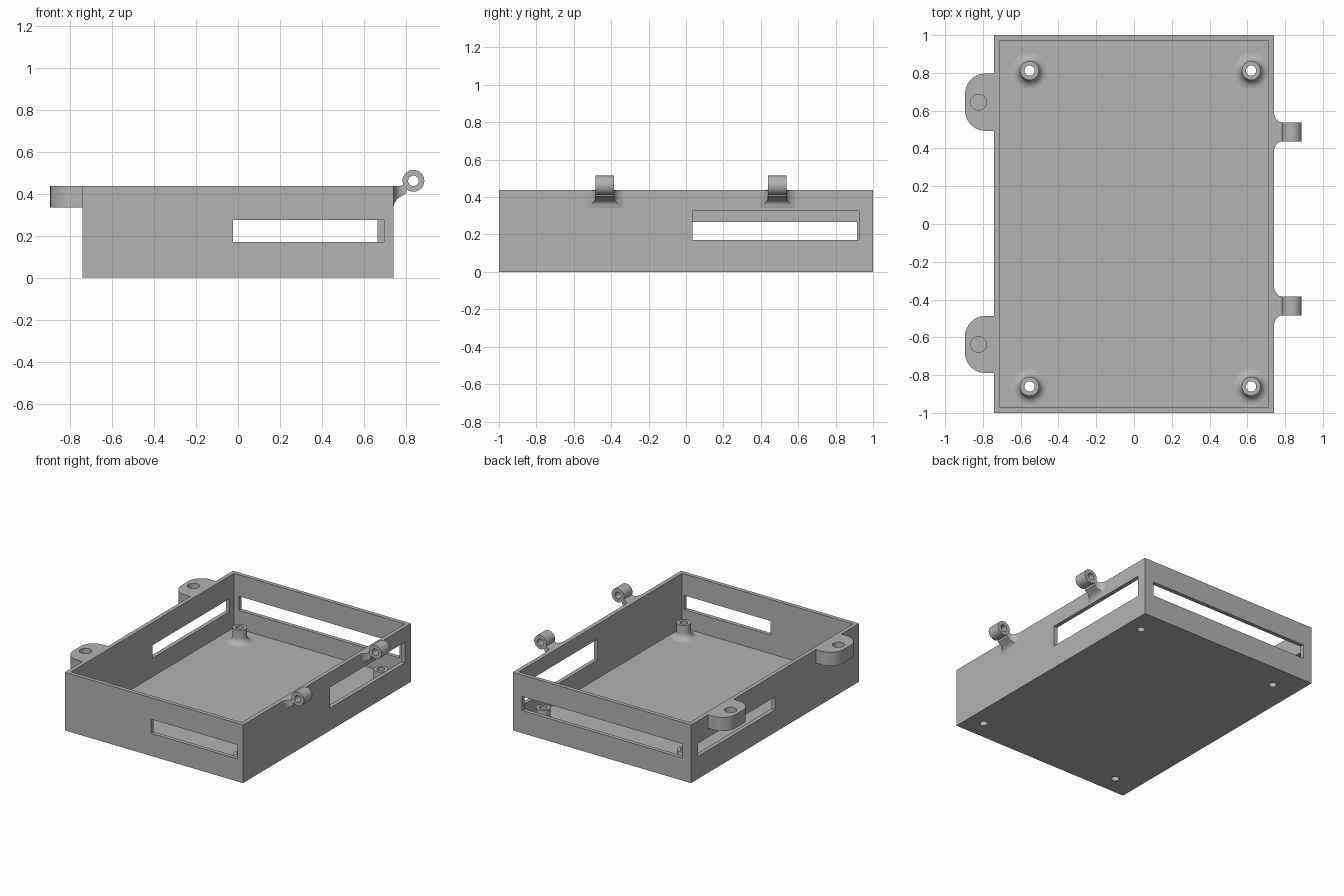
import bpy, bmesh, math
from mathutils import Matrix, Vector

if "Cube" in bpy.data.objects:
    bpy.data.objects.remove(bpy.data.objects["Cube"])

W, L, H = 0.742, 1.0, 0.438      # half width, half length, height
T = 0.03                         # wall and floor thickness
HOLE = 0.027                     # screw hole radius

grey = bpy.data.materials.new("Plain Grey")
grey.use_nodes = True
grey.diffuse_color = (0.45, 0.45, 0.45, 1)
grey.node_tree.nodes["Principled BSDF"].inputs["Base Color"].default_value = grey.diffuse_color


def make(name, bm, smooth=False):
    bmesh.ops.recalc_face_normals(bm, faces=bm.faces)
    mesh = bpy.data.meshes.new(name)
    bm.to_mesh(mesh)
    bm.free()
    mesh.materials.append(grey)
    ob = bpy.data.objects.new(name, mesh)
    bpy.context.collection.objects.link(ob)
    if smooth:
        activate(ob)
        bpy.ops.object.shade_smooth_by_angle(angle=math.radians(35))
    return ob


def activate(ob):
    bpy.ops.object.select_all(action='DESELECT')
    ob.select_set(True)
    bpy.context.view_layer.objects.active = ob


def add_box(bm, lo, hi):
    lo, hi = Vector(lo), Vector(hi)
    m = Matrix.Translation((lo + hi) / 2) @ Matrix.Diagonal((*(hi - lo), 1))
    return bmesh.ops.create_cube(bm, size=1, matrix=m)["verts"]


def add_cylinder(bm, x, y, z0, z1, r):
    bmesh.ops.create_cone(bm, cap_ends=True, segments=32, radius1=r, radius2=r, depth=z1 - z0,
                          matrix=Matrix.Translation((x, y, (z0 + z1) / 2)))


def cut(ob, bm):
    cutter = make("cutter", bm)
    cutter.hide_render = True
    mod = ob.modifiers.new("cut", 'BOOLEAN')
    mod.operation, mod.solver, mod.object = 'DIFFERENCE', 'EXACT', cutter
    activate(ob)
    bpy.ops.object.modifier_apply(modifier=mod.name)
    bpy.data.objects.remove(cutter)


def lathe(bm, profile, matrix, closed):
    verts = [bm.verts.new((r, 0, z)) for r, z in profile]
    pairs = list(zip(verts, verts[1:])) + ([(verts[-1], verts[0])] if closed else [])
    edges = [bm.edges.new(p) for p in pairs]
    bmesh.ops.spin(bm, geom=verts + edges, axis=(0, 0, 1), cent=(0, 0, 0),
                   angle=math.tau, steps=32, use_merge=True)
    bmesh.ops.remove_doubles(bm, verts=bm.verts, dist=1e-5)
    bmesh.ops.transform(bm, matrix=matrix, verts=bm.verts)


# Open tray with slots in all four walls and screw holes in the floor
posts = [(x, y) for x in (-0.553, 0.62) for y in (-0.86, 0.812)]
bm = bmesh.new()
add_box(bm, (-W, -L, 0), (W, L, H))
tray = make("tray", bm)

bm = bmesh.new()
add_box(bm, (T - W, T - L, T), (W - T, L - T, H + 0.1))
cut(tray, bm)

bm = bmesh.new()
E = 0.05
add_box(bm, (-0.023, -L - E, 0.17), (0.695, -L + E, 0.276))     # front slot
add_box(bm, (-0.67, L - E, 0.17), (0.665, L + E, 0.276))        # back slot
add_box(bm, (W - E, 0.036, 0.17), (W + E, 0.925, 0.326))        # left slot
add_box(bm, (-W - E, 0.0, 0.17), (-W + E, 0.915, 0.267))        # right slot
for x, y in posts:
    add_cylinder(bm, x, y, -E, T + E, HOLE)
cut(tray, bm)

# Hollow posts with a fillet flowing into the floor
R, F, TOP = 0.05, 0.045, 0.135
fillet = [(R + F - F * math.sin(a), T + F - F * math.cos(a))
          for a in (i * math.pi / 16 for i in range(9))]
for i, (x, y) in enumerate(posts):
    bm = bmesh.new()
    lathe(bm, fillet + [(R, TOP), (HOLE, TOP), (HOLE, T)],
          Matrix.Translation((x, y, 0)), False)
    make(f"post_{i + 1}", bm, True)

# Rounded latch ears with blind holes
for name, y in (("front_ear", -0.638), ("back_ear", 0.645)):
    bm = bmesh.new()
    add_box(bm, (-0.895, y - 0.152, 0.335), (-W, y + 0.152, H))
    corners = [e for e in bm.edges if all(v.co.x < -0.85 for v in e.verts)
               and abs(e.verts[0].co.z - e.verts[1].co.z) > 0.05]
    bmesh.ops.bevel(bm, geom=corners, offset=0.11, segments=10, profile=0.5, affect='EDGES')
    ear = make(name, bm)
    bm = bmesh.new()
    add_cylinder(bm, -0.823, y, H - 0.08, H + E, 0.042)
    cut(ear, bm)
    activate(ear)
    bpy.ops.object.shade_smooth_by_angle(angle=math.radians(35))

# Hinge eyes on flared arms; each arm station is x, half width, bottom, top
stations = [(0.74, 0.10, 0.335, H), (0.747, 0.078, 0.358, H), (0.757, 0.063, 0.373, 0.436),
            (0.77, 0.053, 0.383, 0.436), (0.785, 0.05, 0.391, 0.442), (0.803, 0.05, 0.405, 0.46)]
for name, y in (("front_hinge", -0.434), ("back_hinge", 0.488)):
    bm = bmesh.new()
    rings = [[bm.verts.new((x, y + s * w, z)) for s, z in ((-1, lo), (1, lo), (1, hi), (-1, hi))]
             for x, w, lo, hi in stations]
    for a, b in zip(rings, rings[1:]):
        for i in range(4):
            j = (i + 1) % 4
            bm.faces.new((a[i], a[j], b[j], b[i]))
    bm.faces.new(rings[0])
    bm.faces.new(rings[-1])
    make(name + "_arm", bm, True)

    bm = bmesh.new()
    place = Matrix.Translation((0.836, y, 0.462)) @ Matrix.Rotation(math.pi / 2, 4, 'X')
    lathe(bm, [(0.025, -0.05), (0.052, -0.05), (0.052, 0.05), (0.025, 0.05)], place, True)
    make(name + "_eye", bm, True)
